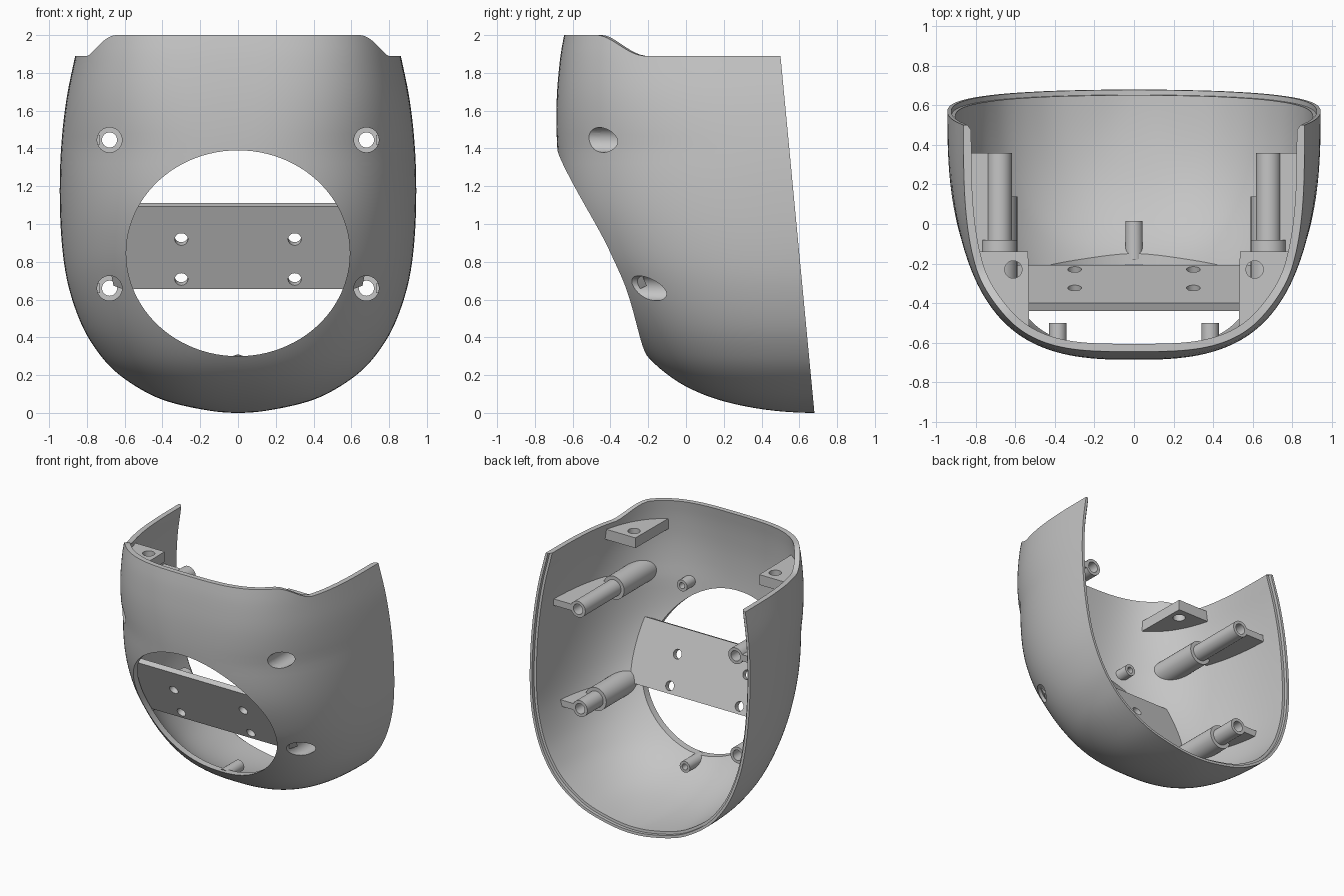
import bpy, bmesh, math
from mathutils import Vector

if "Cube" in bpy.data.objects:
    bpy.data.objects.remove(bpy.data.objects["Cube"], do_unlink=True)

grey = bpy.data.materials.new("plain grey")
grey.use_nodes = True
grey.diffuse_color = (0.56, 0.56, 0.56, 1)
grey.node_tree.nodes["Principled BSDF"].inputs["Base Color"].default_value = (0.56, 0.56, 0.56, 1)

# Body profile: height, half width at the rear plane, front position
PROFILE = [Vector(p) for p in (
    (0, 0, .68), (.005, .1, .54), (.02, .2, .4), (.07, .4, .17), (.14, .54, 0),
    (.22, .65, -.12), (.3, .725, -.205), (.45, .82, -.32), (.66, .895, -.45),
    (.85, .928, -.555), (1.1, .943, -.645), (1.38, .938, -.68), (1.65, .91, -.685),
    (1.89, .862, -.665), (2, .835, -.645))]
KNOTS = [math.sqrt(p.x) for p in PROFILE]
THICK, LIP = .04, .025


def rear(z):
    return .68 - .0952 * z


def section(z):
    """Half width, rear, depth and squareness of the body at height z."""
    u, last = math.sqrt(max(z, 0)), len(KNOTS) - 1
    i = max(k for k in range(last) if KNOTS[k] <= u)

    def slope(k):
        a, b = max(k - 1, 0), min(k + 1, last)
        return (PROFILE[b] - PROFILE[a]) / (KNOTS[b] - KNOTS[a])

    h = KNOTS[i + 1] - KNOTS[i]
    t = (u - KNOTS[i]) / h
    p = (PROFILE[i] * (1 + 2 * t) * (1 - t) ** 2 + PROFILE[i + 1] * t * t * (3 - 2 * t)
         + slope(i) * h * t * (1 - t) ** 2 + slope(i + 1) * h * t * t * (t - 1))
    return p.y, rear(z), rear(z) - p.z, 2.6 + 1.2 * max(0, z - 1.4)


def front_y(x, z):
    w, yc, b, n = section(z)
    return yc - b * max(0, 1 - (abs(x) / w) ** n) ** (1 / n)


def wall_x(y, z):
    """Half width halfway into the wall thickness."""
    w, yc, b, n = section(z)
    return (w - .02) * max(0, 1 - (max(0, yc - y) / (b - .02)) ** n) ** (1 / n)


def make(name, bm):
    bmesh.ops.remove_doubles(bm, verts=bm.verts, dist=1e-5)
    bmesh.ops.recalc_face_normals(bm, faces=bm.faces)
    mesh = bpy.data.meshes.new(name)
    bm.to_mesh(mesh)
    bm.free()
    mesh.materials.append(grey)
    obj = bpy.data.objects.new(name, mesh)
    bpy.context.collection.objects.link(obj)
    return obj


def bridge(bm, loops):
    for lo, hi in zip(loops, loops[1:]):
        for j in range(len(lo)):
            k = (j + 1) % len(lo)
            bm.faces.new((lo[j], lo[k], hi[k], hi[j]))


def loft(name, sections):
    """Solid through matching cross-sections."""
    bm = bmesh.new()
    loops = [[bm.verts.new(p) for p in s] for s in sections]
    bridge(bm, loops)
    bm.faces.new(loops[0])
    bm.faces.new(loops[-1])
    return make(name, bm)


def tube(name, x, z, profile, sides=32):
    """Turned part along y from (radius, y) points; y None starts in the wall."""
    bm = bmesh.new()
    loops = []
    for r, y in profile:
        ring = []
        for k in range(sides):
            a = 2 * math.pi * k / sides
            px, pz = x + r * math.cos(a), z + r * math.sin(a)
            ring.append(bm.verts.new((px, front_y(px, pz) + .03 if y is None else y, pz)))
        loops.append(ring)
    bridge(bm, loops + loops[:1])
    return make(name, bm)


def drill(obj, start, end, rx, rz, sides=32):
    """Cut a straight, optionally oval, hole through a part."""
    start, end = Vector(start), Vector(end)
    axis = (end - start).normalized()
    side = Vector((1, 0, 0))
    up = axis.cross(side)
    ring = [side * rx * math.cos(2 * math.pi * k / sides)
            + up * rz * math.sin(2 * math.pi * k / sides) for k in range(sides)]
    cutter = loft("cutter", [[p + v for v in ring] for p in (start, end)])
    cutter.hide_render = True
    mod = obj.modifiers.new("hole", "BOOLEAN")
    mod.operation, mod.solver, mod.object = "DIFFERENCE", "EXACT", cutter
    bpy.context.view_layer.objects.active = obj
    bpy.context.view_layer.update()
    bpy.ops.object.modifier_apply(modifier=mod.name)
    bpy.data.objects.remove(cutter, do_unlink=True)


def finish(obj):
    bpy.ops.object.select_all(action="DESELECT")
    obj.select_set(True)
    bpy.context.view_layer.objects.active = obj
    bpy.ops.object.shade_smooth_by_angle(angle=math.radians(30))


def outer_point(z, angle):
    w, yc, b, n = section(z)
    c, s = math.cos(angle), max(math.sin(angle), 0)
    return Vector((math.copysign(abs(c) ** (2 / n), c) * w, yc - b * s ** (2 / n), z))


def build_shell(rows=64, cols=96):
    # Outer skin, its top dipping from the raised front to the lower sides
    skin = bmesh.new()
    grid = [[] for _ in range(rows + 1)]
    for j in range(cols + 1):
        angle = math.pi * j / cols
        t = min(1, max(0, (outer_point(1.95, angle).y + .48) / .26))
        top = 2 - .11 * t * t * (3 - 2 * t)
        for i, row in enumerate(grid):
            z = 2 * (i / rows) ** 2
            if z > 1.4:
                z = 1.4 + (z - 1.4) * (top - 1.4) / .6
            row.append(skin.verts.new(outer_point(z, angle)))
    for lo, hi in zip(grid, grid[1:]):
        for j in range(cols):
            skin.faces.new((lo[j], lo[j + 1], hi[j + 1], hi[j]))
    skin.normal_update()

    # Each row becomes a closed loop: outer wall, stepped rear lip, inner wall
    bm = bmesh.new()
    loops = []
    for i, row in enumerate(grid):
        def inward(v, depth, gap, on_rear=False):
            p = v.co + (Vector((0, 0, 1)) if i == 0 else v.normal) * depth
            if i == rows:
                p.z = v.co.z
            limit = rear(p.z) - gap
            p.y = limit if on_rear else min(p.y, limit)
            return p
        a, b = row[0], row[-1]
        points = [v.co for v in row]
        points += [inward(b, THICK / 2, 0, True), inward(b, THICK / 2, LIP, True)]
        points += [inward(v, THICK, LIP, v in (a, b)) for v in reversed(row)]
        points += [inward(a, THICK / 2, LIP, True), inward(a, THICK / 2, 0, True)]
        loops.append([bm.verts.new(p) for p in points])
    bridge(bm, loops)
    # Top rim
    rim, n = loops[-1], cols + 1
    for j in range(cols):
        bm.faces.new((rim[j], rim[j + 1], rim[2 * n - j], rim[2 * n + 1 - j]))
    bm.faces.new((rim[n - 1], rim[n], rim[n + 1], rim[n + 2]))
    bm.faces.new((rim[0], rim[-1], rim[-2], rim[-3]))
    skin.free()
    return make("shell", bm)


shell = build_shell()
drill(shell, (0, -1, .845), (0, .1, .845), .592, .545, 96)

for side, s in (("left", 1), ("right", -1)):
    # Screw posts: counterbored sleeve, thin tube and a web to the side wall
    for level, z, sleeve, end in (("upper", 1.445, -.08, .36), ("lower", .66, .14, .335)):
        x = .68 * s
        drill(shell, (x, -1, z), (x, .12, z), .066, .066)
        finish(tube(f"{level}_post_{side}", x, z, [
            (.09, None), (.09, sleeve), (.063, sleeve), (.063, end), (.04, end),
            (.04, sleeve - .04), (.066, sleeve - .04), (.066, None)]))
        web = []
        for k in range(9):
            y = sleeve - .08 + (end - sleeve + .08) * k / 8
            web.append([(s * (.73 if d < 2 else wall_x(y, z)), y, z + (.025 if d in (1, 2) else -.025))
                        for d in range(4)])
        finish(loft(f"{level}_web_{side}", web))

    # Corner mounting tab near the top
    layers = []
    for z in (1.77, 1.85):
        tip = front_y(.535, z) + .025
        edge = [-.14 + (tip + .14) * k / 10 for k in range(11)]
        layers.append([(s * .535, -.14, z)] + [(s * wall_x(y, z), y, z) for y in edge]
                      + [(s * .53, tip, z)])
    tab = loft(f"top_tab_{side}", layers)
    drill(tab, (.61 * s, -.23, 1.6), (.61 * s, -.23, 2), .044, .044)
    finish(tab)

# Small hollow pins around the opening
for name, x, z, end in (("pin_left", .385, 1.38, -.5), ("pin_right", -.385, 1.38, -.5),
                        ("pin_bottom", 0, .265, .015)):
    finish(tube(name, x, z, [(.044, None), (.044, end), (.023, end), (.023, None)], 24))

# Tilted crossbar plate with four holes, its ends following the side walls
bars = []
for k in range(11):
    back = Vector((-.207, .673)).lerp(Vector((-.40, 1.11)), k / 10)
    face = back + Vector((-.04, -.018))
    bars.append([(sx * wall_x(*p), *p) for sx, p in ((-1, back), (1, back), (1, face), (-1, face))])
plate = loft("crossbar_plate", bars)
for x in (-.3, .3):
    for y, z in ((-.342, .928), (-.252, .715)):
        drill(plate, (x, y - .12, z - .05), (x, y + .12, z + .05), .035, .035)
finish(plate)
finish(shell)
